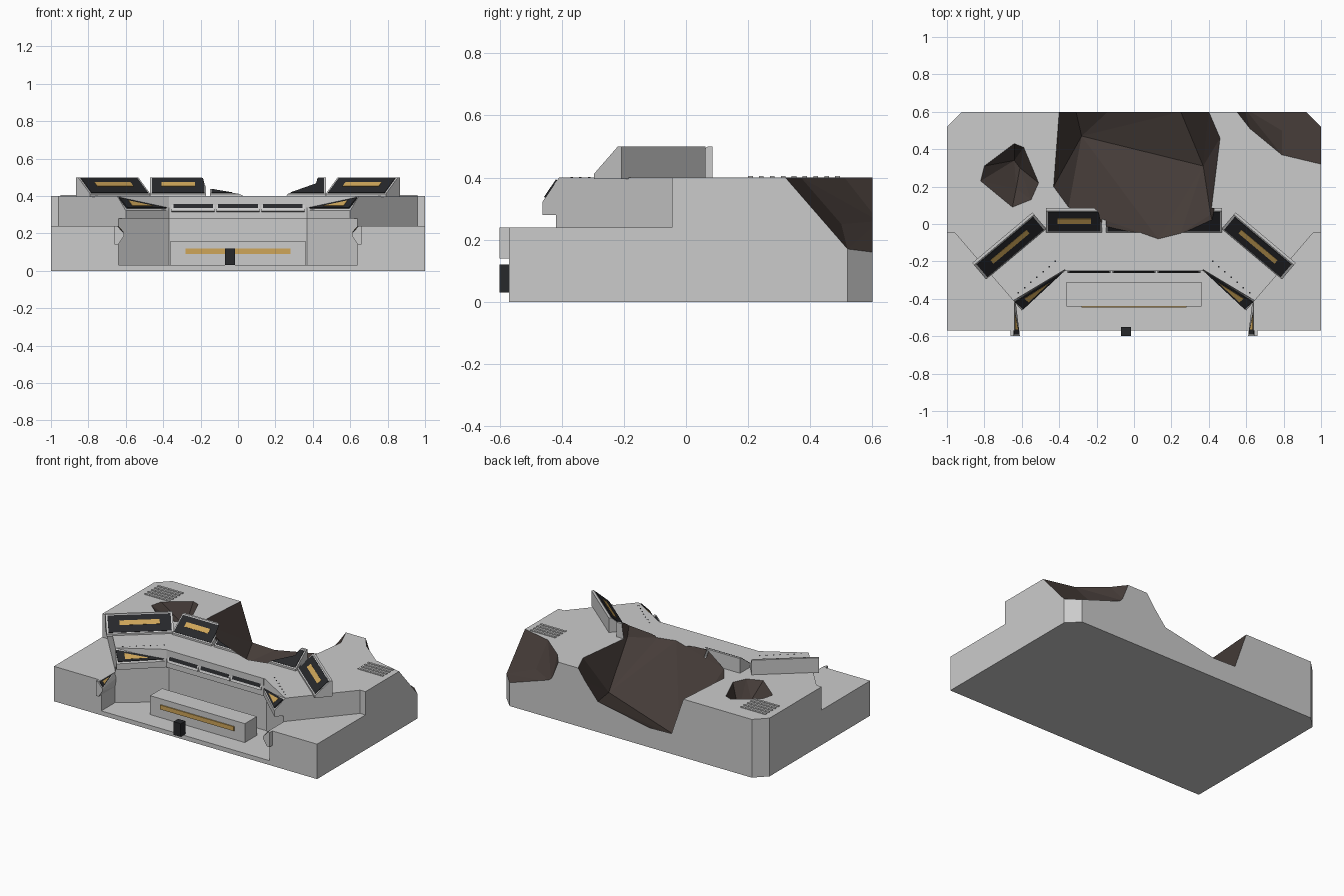
import bpy, bmesh
from mathutils import Vector, Matrix
from math import radians

if "Cube" in bpy.data.objects:
    bpy.data.objects.remove(bpy.data.objects["Cube"])


def material(name, rgb):
    m = bpy.data.materials.new(name)
    m.diffuse_color = (*rgb, 1)
    m.use_nodes = True
    m.node_tree.nodes["Principled BSDF"].inputs["Base Color"].default_value = m.diffuse_color
    return m


GREY = material("grey", (0.6, 0.6, 0.6))
ROCK = material("scorched_rock", (0.06, 0.045, 0.04))
DARK = material("screen_dark", (0.02, 0.021, 0.024))
GOLD = material("amber_light", (0.62, 0.38, 0.1))


def finish(bm, name, mat):
    bmesh.ops.recalc_face_normals(bm, faces=bm.faces)
    me = bpy.data.meshes.new(name)
    bm.to_mesh(me)
    bm.free()
    me.materials.append(mat)
    ob = bpy.data.objects.new(name, me)
    bpy.context.collection.objects.link(ob)
    return ob


def hull(name, pts, mat=GREY):
    bm = bmesh.new()
    for p in pts:
        bm.verts.new(p)
    bmesh.ops.convex_hull(bm, input=bm.verts)
    bmesh.ops.dissolve_limit(bm, angle_limit=0.01, verts=bm.verts, edges=bm.edges)
    return finish(bm, name, mat)


def prism(name, outline, z0, z1, mat=GREY):
    bm = bmesh.new()
    f = bm.faces.new([bm.verts.new((x, y, z0)) for x, y in outline])
    r = bmesh.ops.extrude_face_region(bm, geom=[f])
    vs = [v for v in r["geom"] if isinstance(v, bmesh.types.BMVert)]
    bmesh.ops.translate(bm, verts=vs, vec=(0, 0, z1 - z0))
    return finish(bm, name, mat)


def box(name, x0, x1, y0, y1, z0, z1, mat=GREY):
    return prism(name, [(x0, y0), (x1, y0), (x1, y1), (x0, y1)], z0, z1, mat)


def mirrored(half):
    return half + [(-x, y) for x, y in reversed(half)]


def slab(name, pts, t, mat):
    # flat polygon thickened by t to both sides
    n = (pts[1] - pts[0]).cross(pts[-1] - pts[0]).normalized() * t
    return hull(name, [p + s * n for p in pts for s in (-1, 1)], mat)


def plate(name, quad, u, v, t, mat):
    # slab covering the u, v part of a quad (a, b along bottom; c, d along top)
    a, b, c, d = map(Vector, quad)
    uv = [(u[0], v[0]), (u[1], v[0]), (u[1], v[1]), (u[0], v[1])]
    return slab(name, [a.lerp(b, i).lerp(d.lerp(c, i), j) for i, j in uv], t, mat)


def triangle(name, tri, scale, t, mat):
    tri = [Vector(p) for p in tri]
    mid = sum(tri, Vector()) / 3
    return slab(name, [mid.lerp(p, scale) for p in tri], t, mat)


def cut(ob, cutter):
    cutter.hide_render = True
    cutter.hide_viewport = True
    m = ob.modifiers.new("cut", 'BOOLEAN')
    m.operation = 'DIFFERENCE'
    m.solver = 'EXACT'
    m.material_mode = 'TRANSFER'
    m.object = cutter


# main body with chamfered back corners
body = prism("bridge_body", mirrored([(1, -.57), (1, .52), (.92, .6)]), 0, .4)

# step in front of the upper deck, sunken pit and sloped side lips
cut(body, prism("step_cutter", mirrored([(1.2, -1), (1.2, -.045), (.96, -.045),
    (.645, -.41), (.6, -.462), (.37, -.25)]), .24, .6))
cut(body, prism("pit_cutter", mirrored([(.64, -1), (.64, -.42), (.37, -.22)]), .03, .28))
for s in (-1, 1):
    face = [(s * .37, -.252, .32), (s * .602, -.466, .32),
            (s * .655, -.415, .402), (s * .37, -.244, .402)]
    out = [(x - s * .03, y - .15, z) for x, y, z in face]
    cut(body, hull("lip_cutter", face + out))
    tri = [(s * .375, -.252, .335), (s * .595, -.457, .335), (s * .64, -.418, .392)]
    triangle("side_lip_screen", tri, .97, .004, DARK)
    triangle("side_lip_light", tri, .5, .006, GOLD)

# blast craters
big = hull("big_crater_cutter", [
    (-.31, .6, .14), (-.14, .6, .135), (.25, .6, .21), (-.28, .47, .05), (.37, .31, .13),
    (-.40, .6, .4), (-.43, .2, .4), (-.35, .09, .4), (-.16, -.01, .44), (.13, -.08, .4),
    (.25, -.05, .4), (.41, .05, .4), (.46, .46, .4), (.40, .6, .4), (-.35, .75, .42), (.33, .75, .42),
    (-.38, .75, .6), (-.36, .3, .55), (-.18, .08, .52), (.13, -.09, .6),
    (.43, -.03, .6), (.47, .46, .6), (.35, .75, .6)], ROCK)
corner = hull("corner_crater_cutter", [
    (.51, .75, .42), (.55, .6, .4), (.62, .51, .4), (.79, .37, .4), (1, .32, .4), (1.2, .31, .4),
    (.59, .62, .26), (.79, .5, .25), (.92, .6, .16), (1, .52, .17), (1.2, .52, .17),
    (1.2, .75, .16), (.9, .75, .16), (1.2, .31, .5), (.79, .36, .5), (.51, .75, .5)], ROCK)
rim = [(-.82, .23), (-.8, .31), (-.64, .43), (-.59, .41), (-.51, .22), (-.55, .13), (-.65, .09)]
small = hull("small_crater_cutter", [(x, y, z) for x, y in rim for z in (.4, .45)]
             + [(-.64, .34, .26), (-.61, .3, .26), (-.63, .19, .3)], ROCK)
for c in (big, corner, small):
    cut(body, c)


# upper consoles: wedge, dark screen, amber strip
def console(cx, cy, length, angle, depth=.13, lit=True, crater=None):
    m = Matrix.Translation((cx, cy, 0)) @ Matrix.Rotation(radians(angle), 4, 'Z')
    h, d = length / 2, depth / 2
    side = [(-d, .402), (-d, .412), (d - .015, .5), (d, .5), (d, .395), (-d, .395)]
    wedge = hull("console_case", [m @ Vector((x, y, z)) for x in (-h, h) for y, z in side])
    quad = [m @ Vector(p) for p in ((-h, -d, .412), (h, -d, .412),
                                    (h, d - .015, .5), (-h, d - .015, .5))]
    parts = [wedge, plate("console_screen", quad, (.03, .97), (.06, .94), .003, DARK)]
    if lit:
        plate("console_light", quad, (.2, .8), (.42, .66), .005, GOLD)
    if crater:
        for p in parts:
            cut(p, crater)


console(-.32, .02, .3, 0, crater=big)
console(0, .02, .3, 0, lit=False, crater=big)
console(.32, .02, .3, 0, lit=False, crater=big)
for s in (-1, 1):
    console(s * .667, -.117, .42, -40 * s, depth=.115)

# centre lip screens
for i in (-1, 0, 1):
    x = i * .24
    quad = [(x - .115, -.256, .318), (x + .115, -.256, .318),
            (x + .115, -.238, .368), (x - .115, -.238, .368)]
    plate("centre_lip_frame", quad, (0, 1), (0, 1), .006, GREY)
    plate("centre_lip_screen", quad, (.04, .96), (.3, .8), .008, DARK)

# armrest panels at the pit mouth
for s in (-1, 1):
    front = [(.66, .24), (.645, .24), (.61, .2), (.61, .185), (.64, .14), (.66, .14)]
    pts = [(s * x, -.6, z) for x, z in front]
    pts += [(s * max(x, .632), -.42, z) for x, z in front]
    hull("arm_panel", pts)
    tri = [(s * .612, -.595, .203), (s * .643, -.595, .238), (s * .645, -.43, .238)]
    triangle("arm_screen", tri, .9, .003, DARK)
    triangle("arm_light", tri, .45, .005, GOLD)

# bench in the pit with its light strip, and the small pedestal
box("pit_bench", -.36, .36, -.44, -.31, .025, .16)
box("bench_light", -.28, .28, -.447, -.43, .09, .12, GOLD)
box("pedestal", -.07, -.015, -.6, -.55, .03, .12, DARK)

# deck grilles
for i in range(5):
    y = .34 + i * .035
    box("left_grille_bar", -.95, -.76, y, y + .015, .395, .405)
    if i < 4:
        box("right_grille_bar", .77, .96, y - .14, y - .125, .395, .405)

# deck seam dots
for s in (-1, 1):
    for i in range(7):
        x, y = s * (.42 + i * .033), -.2 - i * .028
        box("deck_dot", x - .004, x + .004, y - .004, y + .004, .397, .401, DARK)
